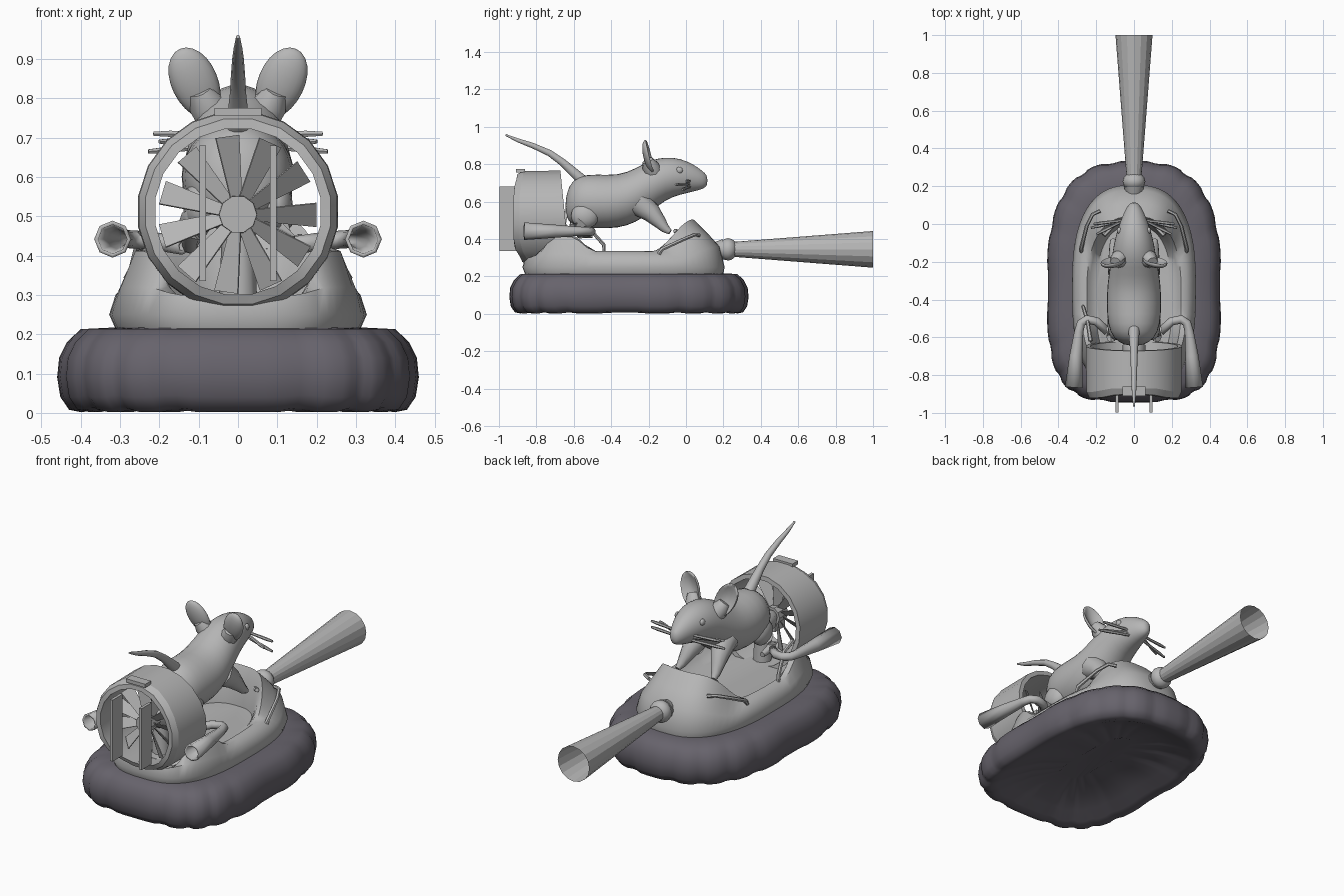
import bpy, bmesh, math
from math import sin, cos, pi, radians
from mathutils import Vector, Matrix

cube = bpy.data.objects.get("Cube")
if cube:
    bpy.data.objects.remove(cube, do_unlink=True)


def material(name, rgb):
    m = bpy.data.materials.new(name)
    m.use_nodes = True
    m.diffuse_color = (*rgb, 1)
    bsdf = next(n for n in m.node_tree.nodes if n.type == 'BSDF_PRINCIPLED')
    bsdf.inputs["Base Color"].default_value = (*rgb, 1)
    return m


GREY = material("plain grey", (0.47, 0.47, 0.47))
RUBBER = material("dark rubber", (0.135, 0.125, 0.15))


def finish(name, bm, mat=GREY, angle=40):
    bmesh.ops.recalc_face_normals(bm, faces=bm.faces)
    me = bpy.data.meshes.new(name)
    bm.to_mesh(me)
    bm.free()
    me.materials.append(mat)
    ob = bpy.data.objects.new(name, me)
    bpy.context.collection.objects.link(ob)
    bpy.ops.object.select_all(action='DESELECT')
    ob.select_set(True)
    bpy.context.view_layer.objects.active = ob
    if angle:
        bpy.ops.object.shade_smooth_by_angle(angle=radians(angle))
    return ob


def loft(name, rings, mat=GREY, caps=(True, True), angle=40):
    """Skin a list of closed rings."""
    bm = bmesh.new()
    vs = [[bm.verts.new(p) for p in r] for r in rings]
    n = len(vs[0])
    for a, b in zip(vs, vs[1:]):
        for i in range(n):
            j = (i + 1) % n
            bm.faces.new((a[i], a[j], b[j], b[i]))
    if caps[0]:
        bm.faces.new(vs[0])
    if caps[1]:
        bm.faces.new(vs[-1])
    return finish(name, bm, mat, angle)


def sweep(name, path, sides=8, caps=(True, True), angle=50, wall=0):
    """Round tube through points (x, y, z, radius)."""
    pts = [Vector(p[:3]) for p in path]
    rings = []
    for i, p in enumerate(pts):
        t = (pts[min(i + 1, len(pts) - 1)] - pts[max(i - 1, 0)]).normalized()
        ref = Vector((0, 0, 1)) if abs(t.z) < 0.9 else Vector((0, 1, 0))
        u = t.cross(ref).normalized()
        v = u.cross(t)
        r = path[i][3]
        rings.append([p + r * (u * cos(2 * pi * k / sides) + v * sin(2 * pi * k / sides))
                      for k in range(sides)])
    ob = loft(name, rings, GREY, caps, angle)
    if wall:
        mod = ob.modifiers.new("wall", 'SOLIDIFY')
        mod.thickness = wall
        mod.offset = -1
    return ob


def flip(path, s):
    return [(p[0] * s, *p[1:]) for p in path]


def box(name, size, loc):
    bm = bmesh.new()
    bmesh.ops.create_cube(bm, size=1, matrix=Matrix.Translation(loc) @ Matrix.Diagonal((*size, 1)))
    return finish(name, bm, angle=0)


def ball(name, size, loc, seg=16):
    bm = bmesh.new()
    bmesh.ops.create_uvsphere(bm, u_segments=seg, v_segments=seg // 2, radius=1,
                              matrix=Matrix.Translation(loc) @ Matrix.Diagonal((*size, 1)))
    return finish(name, bm, angle=60)


def clamp(t):
    t = max(0, min(1, t))
    return t * t * (3 - 2 * t)


def outline(hx, y0, y1, front, rear, n):
    """Rounded oblong plan shape with its own roundness at each end: (x, y, angle)."""
    for i in range(n):
        a = 2 * pi * (i + 0.5) / n
        power = 2 / (front if sin(a) > 0 else rear)
        x, y = (math.copysign(abs(v) ** power, v) for v in (cos(a), sin(a)))
        yield hx * x, (y0 + y1) / 2 + (y1 - y0) / 2 * y, a


# Inflated skirt with pinched lobes and a shallow hollow underside
rings = []
for d, z in ((.14, .217), (.06, .213), (.025, .18), (.005, .14), (0, .09), (.008, .04),
             (.03, .008), (.06, .002), (.09, .012), (.15, .04), (.24, .07), (.38, .085)):
    ring = []
    for x, y, a in outline(.462 - d, -.945 + d, .335 - d, 2.7, 3.7, 108):
        pinch = (1 - abs(sin(9 * a))) ** 2
        f = 1 - .025 * pinch
        ring.append((x * f, (y + .305) * f - .305, z + (.008 * pinch if z < .1 else 0)))
    rings.append(ring)
loft("skirt", rings, RUBBER, angle=60)

# Hull with raised nose cowl, rear shoulders and a shallow cockpit
rings = []
for hx, y0, y1, z, nose, rear in ((.31, -.86, .2, .21, 0, 0), (.328, -.875, .207, .25, 0, 0),
                                  (.312, -.86, .18, .3, .06, .02), (.28, -.82, .115, .332, .1, .08),
                                  (.25, -.8, .04, .335, .17, .09), (.235, -.79, .005, .32, .11, .06),
                                  (.2, -.77, -.01, .295, 0, 0)):
    ring = []
    for x, y, a in outline(hx, y0, y1, 2.6, 2.9, 64):
        side = clamp((abs(x) - .14) / .1)
        back = clamp((-y - .48) / .14)
        dip = .05 * (1 - side) * back if z > .3 else 0
        ring.append((x, y, z + nose * clamp((y - y1 + .22) / .22) + rear * back * side - dip))
    rings.append(ring)
loft("hull", rings, angle=45)

# Fan duct: closed ring profile, chamfered front lip tucked in at the bottom
CZ = .512
rings = []
for r, y, lean in ((.255, -.89, 0), (.257, -.65, 1), (.232, -.65, 1), (.213, -.92, 0),
                   (.238, -.922, 0), (.255, -.89, 0)):
    ring = []
    for k in range(20):
        a = 2 * pi * (k + .5) / 20
        z = CZ + r * sin(a)
        dy = -.1 * (z - .55) if lean else .05 * clamp((.38 - z) / .12) + .02 * clamp((z - .65) / .1)
        ring.append((r * cos(a), y + dy, z))
    rings.append(ring)
loft("fan_duct", rings, caps=(False, False), angle=25)
box("duct_badge", (.12, .05, .02), (0, -.885, .765))
for s in (-1, 1):
    box("rudder_vane", (.016, .09, .345), (s * .09, -.952, .508))

# Fan
sweep("fan_hub", [(0, -.84, .505, .048), (0, -.76, .505, .05)], 10, angle=0)
sweep("fan_motor", [(0, -.77, .505, .03), (0, -.72, .505, .06), (0, -.64, .49, .06)], 10)
sweep("motor_stand", [(0, -.68, .26, .05), (0, -.68, .48, .04)], 8)
bm = bmesh.new()
for k in range(11):
    rot = Matrix.Translation((0, -.8, .505)) @ Matrix.Rotation(2 * pi * k / 11, 4, 'Y')
    quad = []
    for r, w, d in ((.04, .014, .014), (.2, .03, .02)):
        quad += [Vector((r, -d, w)), Vector((r, d, -w))]
    a, b, c, d = [bm.verts.new(rot @ q) for q in quad]
    bm.faces.new((a, b, d, c))
fan = finish("fan_blades", bm, angle=0)
fan.modifiers.new("thickness", 'SOLIDIFY').thickness = .004

# Head lamp and its beam
ball("lamp", (.06, .05, .06), (0, .225, .345))
sweep("lamp_collar", [(0, .15, .34, .04), (0, .2, .345, .055)], 12)
sweep("light_beam", [(0, .255, .345, .04), (0, 1, .345, .098)], 16, (False, False), angle=0)

# Exhaust trumpets, cowl grips and handlebars
for s in (-1, 1):
    sweep("exhaust", flip([(.319, -.865, .442, .047), (.307, -.7, .442, .035), (.292, -.57, .442, .024),
                           (.28, -.525, .442, .023), (.25, -.505, .44, .023), (.2, -.515, .435, .023),
                           (.14, -.57, .425, .023)], s), 8, (False, False), 60, .01)
    sweep("cowl_grip", flip([(.18, .07, .42, .01), (.22, .05, .425, .01), (.25, -.01, .4, .01),
                             (.28, -.13, .345, .011), (.278, -.145, .32, .011)], s), 6)
    sweep("handlebar", flip([(0, .02, .41, .01), (.1, .0, .42, .01), (.16, -.06, .445, .012)], s), 6)
sweep("lever", [(-.27, -.435, .3, .009), (-.268, -.44, .37, .01), (-.245, -.52, .46, .01),
                (-.23, -.62, .48, .012)], 6)

# Mouse body and head, one loft along y
body = ((-.645, .57, .02, .03), (-.63, .588, .085, .1), (-.575, .603, .132, .141), (-.48, .601, .148, .149),
        (-.36, .599, .147, .144), (-.27, .632, .138, .148), (-.19, .683, .122, .144), (-.11, .725, .11, .116),
        (-.03, .735, .09, .099), (.04, .727, .063, .074), (.09, .715, .04, .05), (.116, .712, .016, .026))
ob = loft("mouse_body", [[(rx * cos(k * pi / 8), y, z + rz * sin(k * pi / 8)) for k in range(16)]
                         for y, z, rx, rz in body], angle=80)
ob.modifiers.new("smooth", 'SUBSURF').levels = 1
ob.modifiers["smooth"].render_levels = 1

sweep("tail", [(0, -.56, .72, .03), (0, -.61, .765, .026), (0, -.66, .81, .021), (0, -.73, .86, .018),
               (0, -.82, .9, .015), (0, -.9, .928, .011), (0, -.965, .957, .005)], 10)

for s in (-1, 1):
    # Cupped ear, open towards the nose, with a broad root
    bm = bmesh.new()
    bmesh.ops.create_uvsphere(bm, u_segments=20, v_segments=12, radius=1)
    place = (Matrix.Translation((s * .109, -.195, .838)) @ Matrix.Rotation(s * radians(24), 4, 'Y')
             @ Matrix.Rotation(radians(14), 4, 'X'))
    for v in bm.verts:
        x, y, z = v.co
        edge = x * x + z * z
        y = y * .032 if y < 0 else y * .028 - .05 * (1 - edge) * (1 if edge < .8 else .6)
        v.co = place @ Vector((x * .059 * (1 + .06 * z), y, z * .099))
    finish("ear", bm, angle=70)
    sweep("ear_root", flip([(.05, -.17, .74, .05), (.085, -.19, .79, .045), (.098, -.205, .82, .03)], s), 10)
    ball("eye", (.012, .018, .018), (s * .078, -.035, .768))
    sweep("front_leg", flip([(.07, -.25, .59, .07), (.085, -.185, .54, .053), (.098, -.14, .49, .036),
                             (.107, -.11, .455, .024), (.112, -.085, .437, .014)], s), 10)
    ball("thigh", (.045, .075, .07), (s * .095, -.54, .525))
    sweep("hind_foot", flip([(.11, -.56, .49, .04), (.12, -.6, .445, .026), (.122, -.56, .425, .02),
                             (.125, -.5, .42, .014)], s), 8)
    for tip, z in (((.215, -.0, .71), .71), ((.2, -.055, .69), .695), ((.228, -.02, .665), .68)):
        base = Vector((.05, .02, z))
        path = [(*base.lerp(Vector(tip), t), r) for t, r in ((0, .007), (.75, .009), (1, .006))]
        sweep("whisker", flip(path, s), 6)
